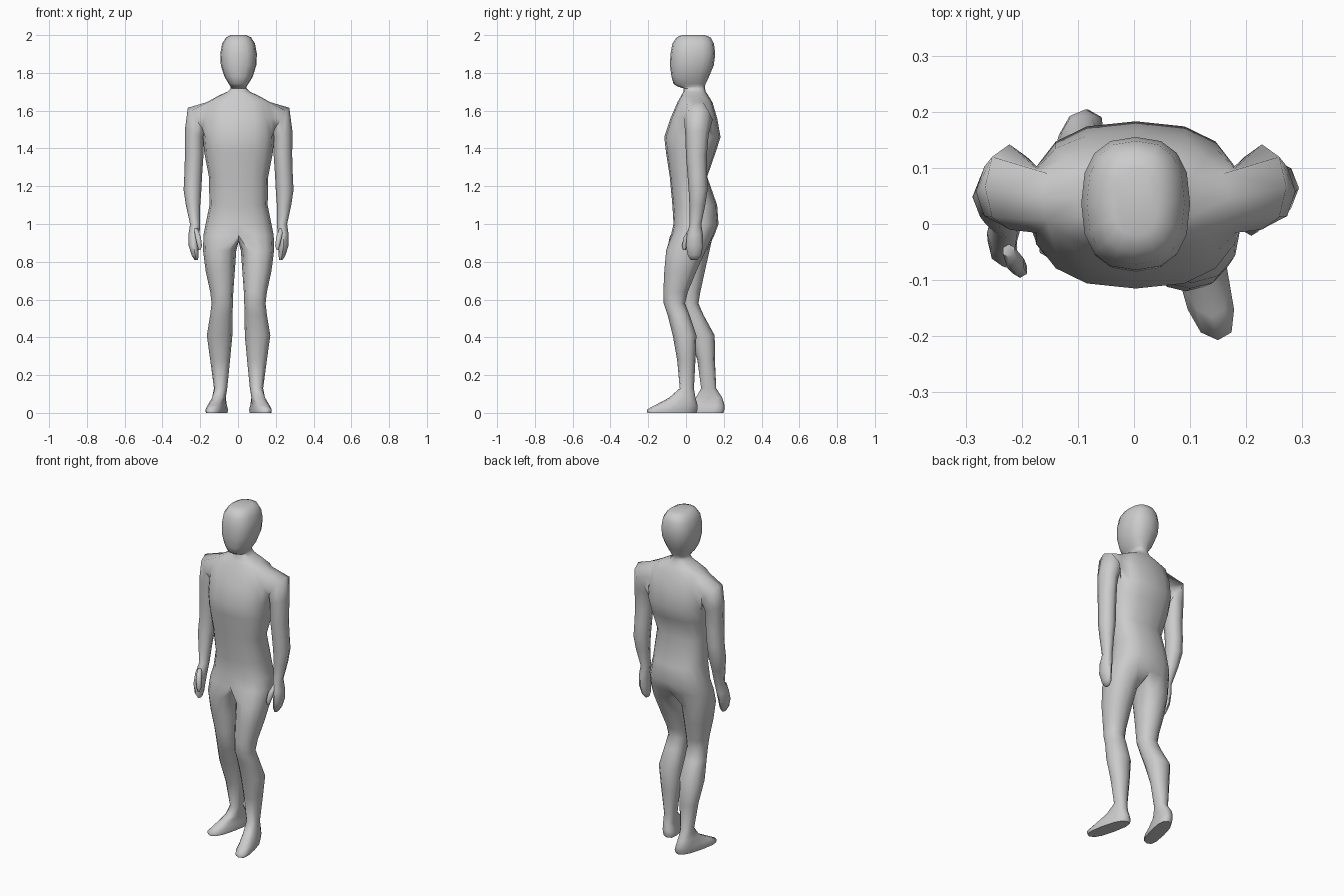
import bpy, bmesh, math
from mathutils import Vector

if "Cube" in bpy.data.objects:
    bpy.data.objects.remove(bpy.data.objects["Cube"])

CX = 0.003
skin = bpy.data.materials.new("plain_grey")
skin.diffuse_color = (0.6, 0.6, 0.6, 1)
skin.use_nodes = True
skin.node_tree.nodes["Principled BSDF"].inputs["Base Color"].default_value = skin.diffuse_color


def power(v, p):
    return math.copysign(abs(v) ** p, v)


def oval(bm, n, first, z, x0, x1, y0, y1, p=0.85, side=1, shear=0):
    """Horizontal ring of n points, counted from the front towards the given side."""
    ring = []
    for j in range(n):
        a = 2 * math.pi * (j + first) / n
        dx = power(math.sin(a), p) * (x1 - x0) / 2
        dy = -power(math.cos(a), p) * (y1 - y0) / 2
        x = (x0 + x1) / 2 + dx - shear * dy
        ring.append(bm.verts.new((CX + side * x, (y0 + y1) / 2 + dy, z)))
    return ring


def skin_rings(bm, a, b):
    n = len(a)
    return [bm.faces.new((a[i], a[(i + 1) % n], b[(i + 1) % n], b[i])) for i in range(n)]


def finish(name, bm):
    bmesh.ops.recalc_face_normals(bm, faces=bm.faces[:])
    me = bpy.data.meshes.new(name)
    bm.to_mesh(me)
    bm.free()
    me.materials.append(skin)
    ob = bpy.data.objects.new(name, me)
    bpy.context.collection.objects.link(ob)
    bpy.ops.object.select_all(action='DESELECT')
    ob.select_set(True)
    bpy.context.view_layer.objects.active = ob
    bpy.ops.object.shade_smooth_by_angle(angle=math.radians(65))
    return ob


bm = bmesh.new()

# Head, neck and trunk: height, half width, front y, back y
trunk = [
    (2.0, .04, -.02, .10), (1.988, .066, -.05, .13), (1.955, .087, -.072, .148),
    (1.90, .097, -.082, .155), (1.84, .094, -.085, .147), (1.78, .075, -.077, .122),
    (1.742, .052, -.066, .104), (1.728, .042, -.045, .10), (1.718, .042, -.012, .10),
    (1.70, .060, -.014, .105), (1.68, .105, -.025, .118), (1.645, .168, -.045, .14),
    (1.56, .188, -.082, .165), (1.46, .188, -.115, .183), (1.38, .182, -.106, .157),
    (1.25, .157, -.086, .112), (1.10, .154, -.072, .165), (1.00, .174, -.066, .172),
    (0.94, .186, -.08, .150),
]
rings = [oval(bm, 16, 0, z, -w, w, f, b, .8) for z, w, f, b in trunk]
bm.faces.new(rings[0])
TOP, MID, LOW = 11, 12, 13          # trunk rings around the shoulder opening
for k in range(len(rings) - 1):
    faces = skin_rings(bm, rings[k], rings[k + 1])
    if k in (TOP, MID):
        bmesh.ops.delete(bm, geom=[faces[i] for i in (3, 4, 11, 12)], context='FACES_ONLY')

# Legs: height, inner x, outer x, front y and back y of forward leg, then of rear leg
legs = [
    (.86, .012, .188, -.105, .105, -.085, .125), (.75, .020, .174, -.115, .055, -.07, .10),
    (.64, .028, .150, -.120, .010, -.055, .076), (.58, .030, .143, -.118, -.005, -.045, .066),
    (.52, .032, .150, -.098, .018, -.025, .092), (.41, .033, .168, -.070, .055, .015, .152),
    (.28, .045, .150, -.047, .050, .06, .153), (.13, .060, .130, -.033, .042, .08, .160),
]
# Feet: height, half width, toe and heel distance from the ankle, toe-out slant
feet = [(.08, .036, -.09, .05, .1), (.04, .042, -.165, .062, .2),
        (.018, .046, -.207, .062, .23), (.0, .044, -.205, .055, .23)]
hip = rings[-1]
crotch = []
for t in (.25, .5, .75):
    y = .150 * (1 - t) - .08 * t
    crotch.append(bm.verts.new((CX, y, .925 - .02 * math.sin(math.pi * t))))
for side in (1, -1):
    prev = [hip[(side * i) % 16] for i in range(9)] + crotch
    for z, x0, x1, *ys in legs:
        f, b = ys[:2] if side > 0 else ys[2:]
        ring = oval(bm, 12, -1, z, x0, x1, f, b, .9, side)
        skin_rings(bm, prev, ring)
        prev = ring
    heel = 0 if side > 0 else .142
    for z, w, f, b, slant in feet:
        mid = .095 + slant * .09
        ring = oval(bm, 12, -1, z, mid - w, mid + w, f + heel, b + heel, .75, side, slant)
        skin_rings(bm, prev, ring)
        prev = ring
    bm.faces.new(prev)

# Arms: x, z, y (left, right), tilt, inner radius, depth radius
arms = [
    (.225, 1.553, .066, .066, 35, .076, .076), (.235, 1.475, .058, .058, 70, .053, .062),
    (.235, 1.36, .055, .055, 90, .049, .055), (.240, 1.26, .060, .056, 90, .047, .052),
    (.244, 1.18, .064, .048, 90, .047, .050), (.241, 1.10, .060, .030, 90, .038, .042),
    (.230, 1.00, .050, .005, 90, .027, .031), (.236, .945, .047, -.015, 90, .029, .042),
    (.238, .885, .045, -.030, 90, .026, .045), (.230, .835, .045, -.042, 90, .019, .036),
    (.224, .81, .043, -.046, 90, .009, .018),
]
for side in (1, -1):
    f, m, b = (3, 4, 5) if side > 0 else (13, 12, 11)
    prev = [rings[LOW][f], rings[LOW][m], rings[LOW][b], rings[MID][b],
            rings[TOP][b], rings[TOP][m], rings[TOP][f], rings[MID][f]]
    for x, z, ya, yb, tilt, ru, ry in arms:
        t = math.radians(tilt)
        c = Vector((x, ya if side > 0 else yb, z))
        u = Vector((-math.sin(t), 0, -math.cos(t)))
        ring = []
        for j in range(8):
            a = (j - 1) * math.pi / 4
            p = c + u * ru * math.cos(a) + Vector((0, ry * math.sin(a), 0))
            ring.append(bm.verts.new((CX + side * p.x, p.y, p.z)))
        skin_rings(bm, prev, ring)
        prev = ring
    bm.faces.new(prev)
# drop the loose shoulder vertices left inside the openings
bmesh.ops.delete(bm, geom=[e for e in bm.edges if not e.link_faces], context='EDGES')
bmesh.ops.delete(bm, geom=[v for v in bm.verts if not v.link_faces], context='VERTS')
finish("body", bm)

# Thumbs: height, x, y offset, radius
for side, name, y in ((1, "left_thumb", .045), (-1, "right_thumb", -.03)):
    bm = bmesh.new()
    prev = None
    for z, x, dy, r in ((.975, .226, -.018, .012), (.93, .214, -.040, .017),
                        (.885, .206, -.052, .014), (.862, .206, -.054, .006)):
        ring = oval(bm, 6, 0, z, x - r, x + r, y + dy - r, y + dy + r, 1, side)
        if prev:
            skin_rings(bm, prev, ring)
        else:
            bm.faces.new(ring)
        prev = ring
    bm.faces.new(prev)
    finish(name, bm)
